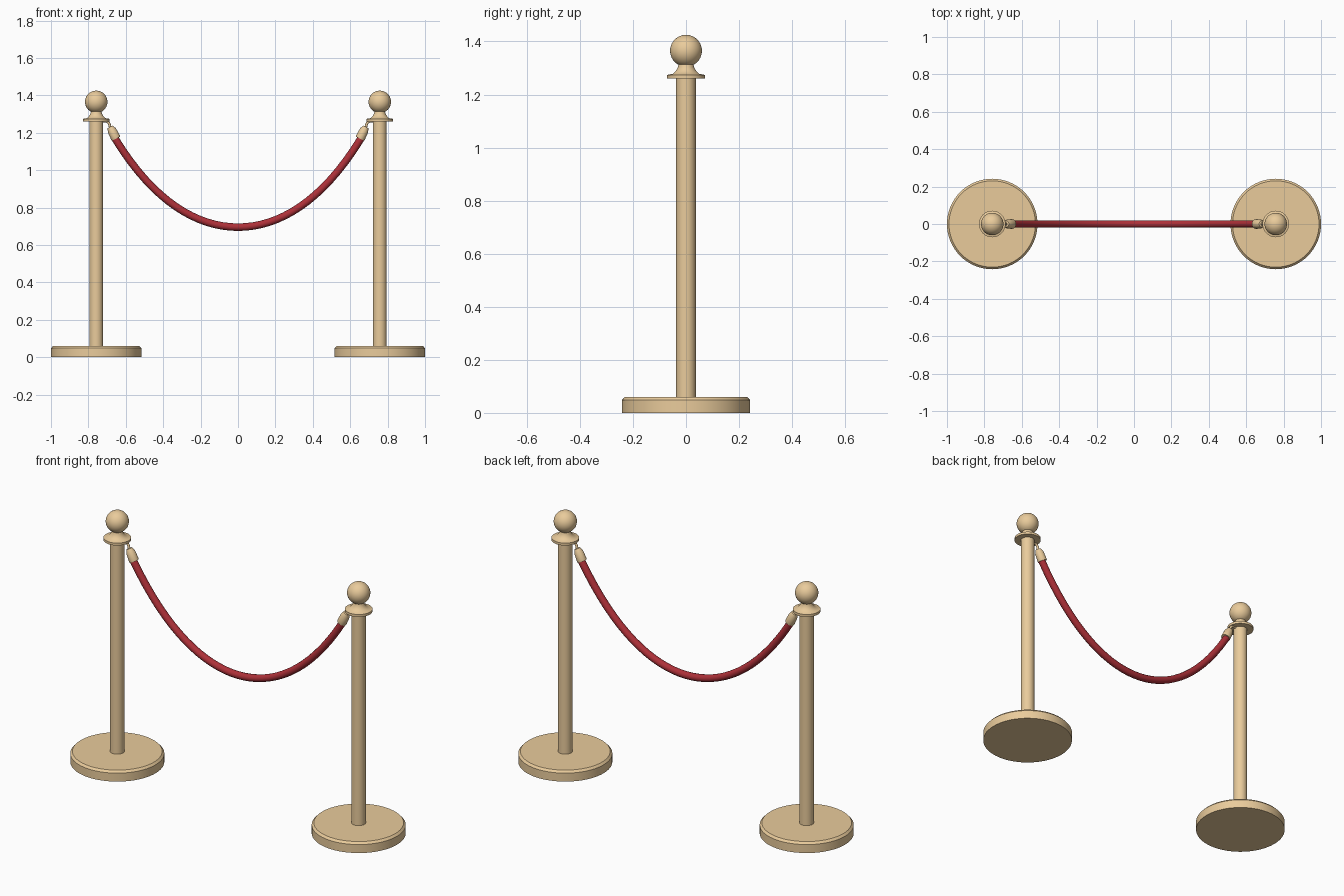
import bpy, bmesh, math
from mathutils import Vector, Matrix

if "Cube" in bpy.data.objects:
    bpy.data.objects.remove(bpy.data.objects["Cube"])

POST_X = 0.758


def material(name, rgb):
    m = bpy.data.materials.new(name)
    m.diffuse_color = (*rgb, 1)
    m.use_nodes = True
    m.node_tree.nodes["Principled BSDF"].inputs["Base Color"].default_value = m.diffuse_color
    return m


brass = material("brass", (0.82, 0.6, 0.33))
velvet = material("red_velvet", (0.42, 0.03, 0.04))


def finish(ob, mat):
    ob.data.materials.clear()
    ob.data.materials.append(mat)
    bpy.ops.object.select_all(action='DESELECT')
    ob.select_set(True)
    bpy.context.view_layer.objects.active = ob
    bpy.ops.object.shade_smooth_by_angle(angle=math.radians(35))


def lathe(name, profile, matrix, mat, steps=48):
    """Revolve (radius, height) points about the local z axis."""
    bm = bmesh.new()
    verts = [bm.verts.new((r, 0, z)) for r, z in profile]
    edges = [bm.edges.new(p) for p in zip(verts, verts[1:])]
    bmesh.ops.spin(bm, geom=verts + edges, cent=(0, 0, 0), axis=(0, 0, 1),
                   angle=math.tau, steps=steps, use_duplicate=False)
    bmesh.ops.remove_doubles(bm, verts=bm.verts[:], dist=1e-5)
    bmesh.ops.recalc_face_normals(bm, faces=bm.faces[:])
    me = bpy.data.meshes.new(name)
    bm.to_mesh(me)
    bm.free()
    ob = bpy.data.objects.new(name, me)
    bpy.context.collection.objects.link(ob)
    ob.matrix_world = matrix
    finish(ob, mat)


def tube(name, points, radius, mat):
    """Round tube along a list of points."""
    cu = bpy.data.curves.new(name, 'CURVE')
    cu.dimensions = '3D'
    cu.bevel_depth = radius
    cu.bevel_resolution = 4
    cu.use_fill_caps = True
    sp = cu.splines.new('POLY')
    sp.points.add(len(points) - 1)
    for p, co in zip(sp.points, points):
        p.co = (*co, 1)
    ob = bpy.data.objects.new(name, cu)
    bpy.context.collection.objects.link(ob)
    bpy.ops.object.select_all(action='DESELECT')
    ob.select_set(True)
    bpy.context.view_layer.objects.active = ob
    bpy.ops.object.convert(target='MESH')
    finish(bpy.context.view_layer.objects.active, mat)


# Sagging rope as a catenary
c, half, low = 0.52, 0.66, 0.695
rope = []
for i in range(33):
    x = half * (i / 16 - 1)
    rope.append((x, 0, low + c * (math.cosh(x / c) - 1)))
tube("rope", rope, 0.02, velvet)

for side, label in ((-1, "left"), (1, "right")):
    at_post = Matrix.Translation((side * POST_X, 0, 0))

    # Weighted base with a chamfered rim
    lathe(label + "_base", [(0, 0), (0.242, 0), (0.242, 0.048), (0.231, 0.06), (0, 0.06)],
          at_post, brass, 64)
    # Pole
    lathe(label + "_pole", [(0, 0.055), (0.037, 0.055), (0.037, 1.265), (0, 1.265)], at_post, brass)
    # Flanged collar with a flared neck
    lathe(label + "_collar",
          [(0, 1.26), (0.071, 1.26), (0.071, 1.274), (0.05, 1.278),
           (0.038, 1.29), (0.03, 1.303), (0.028, 1.32), (0, 1.32)], at_post, brass)
    # Ball finial
    ball = [(0.06 * math.sin(a), 1.365 - 0.06 * math.cos(a))
            for a in (math.pi * i / 20 for i in range(21))]
    lathe(label + "_ball", ball, at_post, brass, 40)

    # Ferrule capping the rope end, tapered towards the hook
    start = Vector((side * 0.652, 0, 1.168))
    end = Vector((side * 0.685, 0, 1.235))
    rot = (end - start).to_track_quat('Z', 'Y').to_matrix().to_4x4()
    lathe(label + "_ferrule",
          [(0, 0), (0.025, 0), (0.026, 0.006), (0.024, 0.05), (0.016, 0.07), (0, 0.073)],
          Matrix.Translation(start) @ rot, brass, 32)

    # Hook from ferrule to pole
    hook = [(0.683, 1.228), (0.687, 1.244), (0.692, 1.254), (0.7, 1.26), (0.712, 1.262), (0.73, 1.26)]
    tube(label + "_hook", [(side * x, 0, z) for x, z in hook], 0.007, brass)
